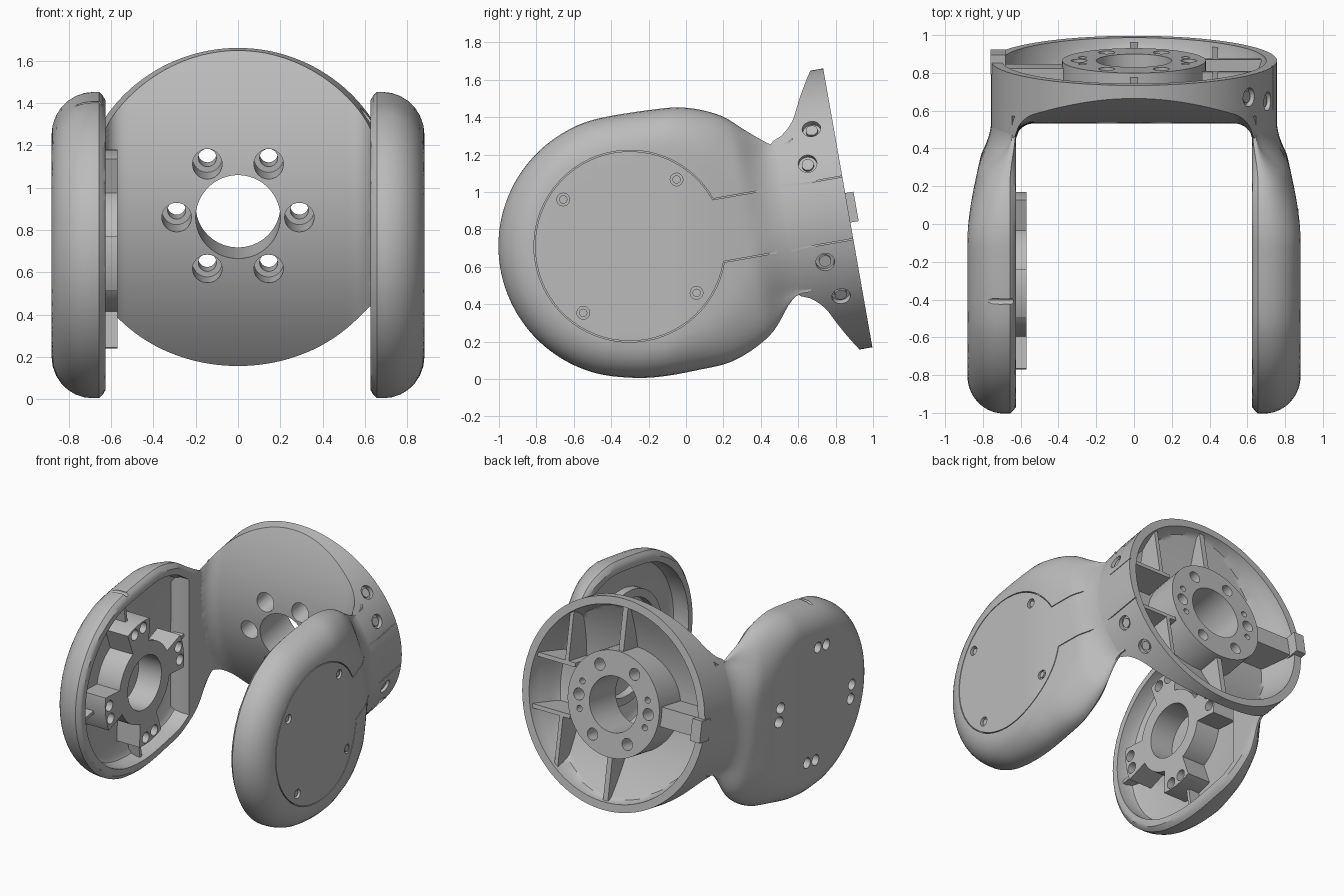
import bpy, bmesh, math
from mathutils import Vector

old = bpy.data.objects.get("Cube")
if old:
    bpy.data.objects.remove(old, do_unlink=True)

grey = bpy.data.materials.new("light_grey")
grey.use_nodes = True
grey.diffuse_color = (0.5, 0.5, 0.5, 1)
grey.node_tree.nodes["Principled BSDF"].inputs["Base Color"].default_value = (0.5, 0.5, 0.5, 1)

TILT = math.radians(10)
S, C = math.sin(TILT), math.cos(TILT)
RIM = 0.757          # flange radius
INNER = 0.626        # inner face of each arm
PIVOT = Vector((-0.3, 0.71))


# ---------- helpers ----------
def loft(bm, rings, wrap=False):
    rows = [[bm.verts.new(p) for p in ring] for ring in rings]
    n = len(rows[0])
    pairs = list(zip(rows, rows[1:])) + ([(rows[-1], rows[0])] if wrap else [])
    for a, b in pairs:
        for i in range(n):
            j = (i + 1) % n
            bm.faces.new((a[i], a[j], b[j], b[i]))
    if not wrap:
        bm.faces.new(rows[0])
        bm.faces.new(rows[-1][::-1])


def solid(name, *parts, wrap=False):
    bm = bmesh.new()
    for rings in parts:
        loft(bm, rings, wrap)
    bmesh.ops.recalc_face_normals(bm, faces=bm.faces[:])
    mesh = bpy.data.meshes.new(name)
    bm.to_mesh(mesh)
    bm.free()
    mesh.materials.append(grey)
    ob = bpy.data.objects.new(name, mesh)
    bpy.context.collection.objects.link(ob)
    return ob


def activate(ob):
    bpy.ops.object.select_all(action='DESELECT')
    ob.select_set(True)
    bpy.context.view_layer.objects.active = ob


def cut(ob, *cutters):
    activate(ob)
    for cutter in cutters:
        cutter.hide_render = True
        mod = ob.modifiers.new("cut", 'BOOLEAN')
        mod.operation, mod.solver, mod.object = 'DIFFERENCE', 'EXACT', cutter
        bpy.ops.object.modifier_apply(modifier=mod.name)


def discard(*obs):
    for ob in obs:
        bpy.data.objects.remove(ob, do_unlink=True)


def rod(p, q, r, n=24):
    p, q = Vector(p), Vector(q)
    d = (q - p).normalized()
    u = d.orthogonal().normalized()
    v = d.cross(u)
    ring = [r * (math.cos(k * math.tau / n) * u + math.sin(k * math.tau / n) * v) for k in range(n)]
    return [[p + o for o in ring], [q + o for o in ring]]


def flange(x, v, w):
    """Tilted flange frame: v runs up the face, w points out of the back."""
    return Vector((x, 0.865 - v * S + w * C, 0.915 + v * C + w * S))


def flange_box(x0, x1, v0, v1, w0, w1):
    return [[flange(x, v, w) for v, w in ((v0, w0), (v1, w0), (v1, w1), (v0, w1))] for x in (x0, x1)]


def polar(r, deg):
    a = math.radians(deg)
    return PIVOT + Vector((r * math.cos(a), r * math.sin(a)))


def smooth(t):
    t = min(1, max(0, t))
    return t * t * (3 - 2 * t)


def outer_x(y):
    return 0.882 - (0.882 - RIM) * smooth((y + 0.1) / 0.85)


# ---------- arm outline, sampled evenly from a smooth curve ----------
top = [(.57, 1.29), (.54, 1.265), (.476, 1.246), (.4, 1.28), (.315, 1.33), (.18, 1.41), (0, 1.45), (-.18, 1.44)]
bottom = [(-.14, .012), (.05, .045), (.26, .1), (.45, .235), (.556, .406), (.61, .455), (.67, .465)]
ctrl = [Vector(p) for p in top] + [polar(.703, a) for a in range(105, 275, 15)] + [Vector(p) for p in bottom]
dense = []
for i in range(len(ctrl) - 1):
    a, b, c, d = ctrl[max(i - 1, 0)], ctrl[i], ctrl[i + 1], ctrl[min(i + 2, len(ctrl) - 1)]
    for k in range(20):
        t = k / 20
        dense.append(0.5 * (2 * b + (c - a) * t + (2 * a - 5 * b + 4 * c - d) * t ** 2
                            + (3 * b - a - 3 * c + d) * t ** 3))
dense.append(ctrl[-1])
dist = [0]
for a, b in zip(dense, dense[1:]):
    dist.append(dist[-1] + (b - a).length)
N = 140
outline, j = [], 0
for i in range(N):
    s = dist[-1] * i / (N - 1)
    while j < len(dist) - 2 and dist[j + 1] < s:
        j += 1
    outline.append(dense[j].lerp(dense[j + 1], (s - dist[j]) / (dist[j + 1] - dist[j])))


def edge_distance(p):
    best = 9
    for a, b in zip(outline, outline[1:]):
        ab = b - a
        t = min(1, max(0, (p - a).dot(ab) / ab.length_squared))
        best = min(best, (p - a - ab * t).length)
    return best


# cross-sections of the arm: rounded outside, flat chamfered inside, blending into the round flange
M = 28
sections = []
for i in range(N // 2):
    a, b = outline[i], outline[N - 1 - i]
    outside, inside = [], []
    for k in range(M + 1):
        p = a.lerp(b, (1 - math.cos(math.pi * k / M)) / 2)
        d = edge_distance(p)
        f = min(1, max(0, (p.x + 0.1) / 0.65))
        edge, r = 0.69 - 0.035 * f, 0.2 + 0.18 * f
        x = edge + (outer_x(p.x) - edge) * math.sqrt(max(0, 1 - max(0, 1 - d / r) ** 2))
        v = (p.y - 0.915) * C - (p.x - 0.865) * S
        w = (p.y - 0.915) * S + (p.x - 0.865) * C
        g = smooth((w + 0.55) / 0.25)
        barrel = max(INNER + 0.02, math.sqrt(max(0, (RIM - 0.002) ** 2 - v * v)))
        outside.append((x + (barrel - x) * g, p.x, p.y))
        inside.append((INNER + (1 - g) * max(0, 0.03 - d), p.x, p.y))
    sections.append(outside + inside[::-1])


# pocket shape: outline moved inward, closed by a straight wall
def pocket(inset):
    shape = []
    for i in range(1, N - 1):
        t = (outline[i + 1] - outline[i - 1]).normalized()
        n = Vector((-t.y, t.x))
        if (outline[i] + 0.08 * n).x < 0.32:
            shape.append(outline[i] + inset * n)
    return shape


arms = {}
for side, label in ((1, "left"), (-1, "right")):
    arm = solid(label + "_arm", [[(side * x, y, z) for x, y, z in ring] for ring in sections])
    cavity = solid("cavity_cutter", [[(side * x, q.x, q.y) for q in pocket(inset)]
                                     for x, inset in ((0.5, 0.075), (0.7, 0.08), (0.74, 0.095), (0.76, 0.13))])
    cut(arm, cavity)
    discard(cavity)
    arms[label] = arm


# ---------- rear flange: dished cup with a central hub ----------
def front_w(x, v):
    w = -0.07 - 0.25 * max(0, 1 - (v / RIM) ** 2)
    e = min(1, max(0, (abs(x) - 0.53) / 0.1))
    return w - 0.1 * (1 - math.sqrt(max(0, 1 - e * e)))


def floor_w(x, v):
    floor = min(-0.03, -0.01 - 0.25 * max(0, 1 - (v / RIM) ** 2))
    return max(floor, -0.02 - 3 * max(0, 0.70 - math.hypot(x, v)))


def face(x, v):
    return 0


profile = [(0.2 + (RIM - 0.2) * k / 40, front_w) for k in range(41)]
profile += [(RIM, face), (0.70, face)]
profile += [(0.695 - 0.315 * k / 20, floor_w) for k in range(21)]
profile += [(0.38, face), (0.2, face)]
rings = []
for k in range(192):
    a = math.tau * k / 192
    ring = []
    for r, height in profile:
        x, v = r * math.cos(a), r * math.sin(a)
        ring.append(flange(x, v, height(x, v)))
    rings.append(ring)
body = solid("rear_flange", rings, wrap=True)

# counterbored bolt holes round the hub
spots = [(0.29 * math.cos(k * math.pi / 3), 0.29 * math.sin(k * math.pi / 3)) for k in range(6)]
bores = solid("bore_cutter", *[rod(flange(x, v, -0.5), flange(x, v, -0.12), 0.07) for x, v in spots])
holes = solid("hole_cutter", *[rod(flange(x, v, -0.3), flange(x, v, 0.1), 0.043) for x, v in spots])
pins = solid("pin_cutter", *[rod(flange(x * c - v * s, x * s + v * c, -0.06), flange(x * c - v * s, x * s + v * c, 0.1), 0.022)
                             for x, v in spots[::3] for c, s in ((0.94, 0.34), (0.94, -0.34))])
cut(body, bores, holes, pins)
discard(bores, holes, pins)


# ribs and cable channel walls standing on the dish floor, and the locating lug
def rib(start, end, half):
    a, b = Vector(start), Vector(end)
    n = half * Vector((a.y - b.y, b.x - a.x)).normalized()
    row = []
    for k in range(9):
        p = a.lerp(b, k / 8)
        low = floor_w(p.x, p.y) - 0.02
        row.append([flange(q.x, q.y, w) for q, w in ((p - n, low), (p + n, low), (p + n, -.025), (p - n, -.025))])
    return row


solid("flange_ribs", *[rib((0, s * .37), (0, s * .71), .02) for s in (1, -1)],
      *[rib((.36, s * .185), (.71, s * .185), .015) for s in (1, -1)],
      *[rib((.43, s * .19), (.43, s * .56), .015) for s in (1, -1)])
solid("lug_bar", flange_box(-.72, -.37, -.07, .07, -.27, -.03))
solid("locating_lug", flange_box(-.76, -.68, -.08, .08, -.06, .045))

# ---------- side cover on the left arm: groove and screws ----------
half = math.degrees(math.asin(0.17 / 0.51))
start = 0.51 * math.cos(math.radians(half))
path = [(1.26 + (start - 1.26) * k / 14, 0.17) for k in range(14)]
for k in range(61):
    a = math.radians(half + (360 - 2 * half) * k / 60)
    path.append((0.51 * math.cos(a), 0.51 * math.sin(a)))
path += [(a, -b) for a, b in path[:14][::-1]]
path = [PIVOT + Vector((a * C - b * S, a * S + b * C)) for a, b in path]
band = []
for i, p in enumerate(path):
    t = (path[min(i + 1, len(path) - 1)] - path[max(i - 1, 0)]).normalized()
    o = 0.003 * Vector((-t.y, t.x))
    low = outer_x(p.x) - 0.03
    band.append([(x, q.x, q.y) for x, q in ((low, p - o), (low, p + o), (0.95, p + o), (0.95, p - o))])
groove = solid("groove_cutter", band)
cover_spots = [polar(0.435, a) for a in (55, 145, 235, 325)]
recess = solid("recess_cutter", *[rod((0.855, p.x, p.y), (0.95, p.x, p.y), 0.034) for p in cover_spots])
cut(arms["left"], groove, recess)
cut(body, groove)
discard(groove, recess)
solid("cover_screws", *[rod((0.84, p.x, p.y), (0.87, p.x, p.y), 0.022) for p in cover_spots])

# screws set into the flange edge
sinks, heads = [], []
for v, w in ((.45, -.118), (.27, -.171), (-.265, -.169), (-.46, -.117)):
    x = math.sqrt(RIM ** 2 - v * v)
    sinks.append(rod(flange(x * .955, v * .955, w), flange(x * 1.2, v * 1.2, w), 0.05))
    heads.append(rod(flange(x * .94, v * .94, w), flange(x * .98, v * .98, w), 0.032))
sink = solid("sink_cutter", *sinks)
cut(body, sink)
cut(arms["left"], sink)
discard(sink)
solid("flange_screws", *heads)

# ---------- bearing seats inside the arms ----------
lobes = (9, 99, 189, 279)
hub_rings = []
for k in range(144):
    deg = k * 2.5
    near = min(abs((deg - a + 180) % 360 - 180) for a in lobes)
    r = 0.47 if near <= 18 else 0.3
    pts = ((0.2, -0.57), (r, -0.57), (r, -0.79), (0.2, -0.79))
    hub_rings.append([(x, *polar(q, deg)) for q, x in pts])
hub = solid("right_hub", hub_rings, wrap=True)
pairs = [polar(0.42, a + o) for a in lobes for o in (-7, 7)]
drill = solid("drill_cutter", *[rod((-0.95, p.x, p.y), (-0.5, p.x, p.y), 0.04) for p in pairs])
mark = solid("mark_cutter", rod((-0.79, -0.41, 1.4), (-0.6, -0.41, 1.4), 0.015))
cut(hub, drill)
cut(arms["right"], drill, mark)
discard(drill, mark)

ribs = []
for a in lobes:
    p, q = polar(0.45, a), polar(0.64, a)
    n = 0.012 * Vector((p.y - q.y, q.x - p.x)).normalized()
    ribs.append([[(x, c.x, c.y) for c in (p - n, p + n, q + n, q - n)] for x in (-0.67, -0.78)])
solid("right_hub_ribs", *ribs)
solid("left_bearing_ring", [[(x, *polar(r, k * 5)) for r, x in ((.36, .7), (.42, .7), (.42, .78), (.36, .78))]
                            for k in range(72)], wrap=True)

for ob in [o for o in bpy.context.collection.objects if o.type == 'MESH' and grey.name in o.data.materials]:
    activate(ob)
    bpy.ops.object.shade_smooth_by_angle(angle=math.radians(32))
